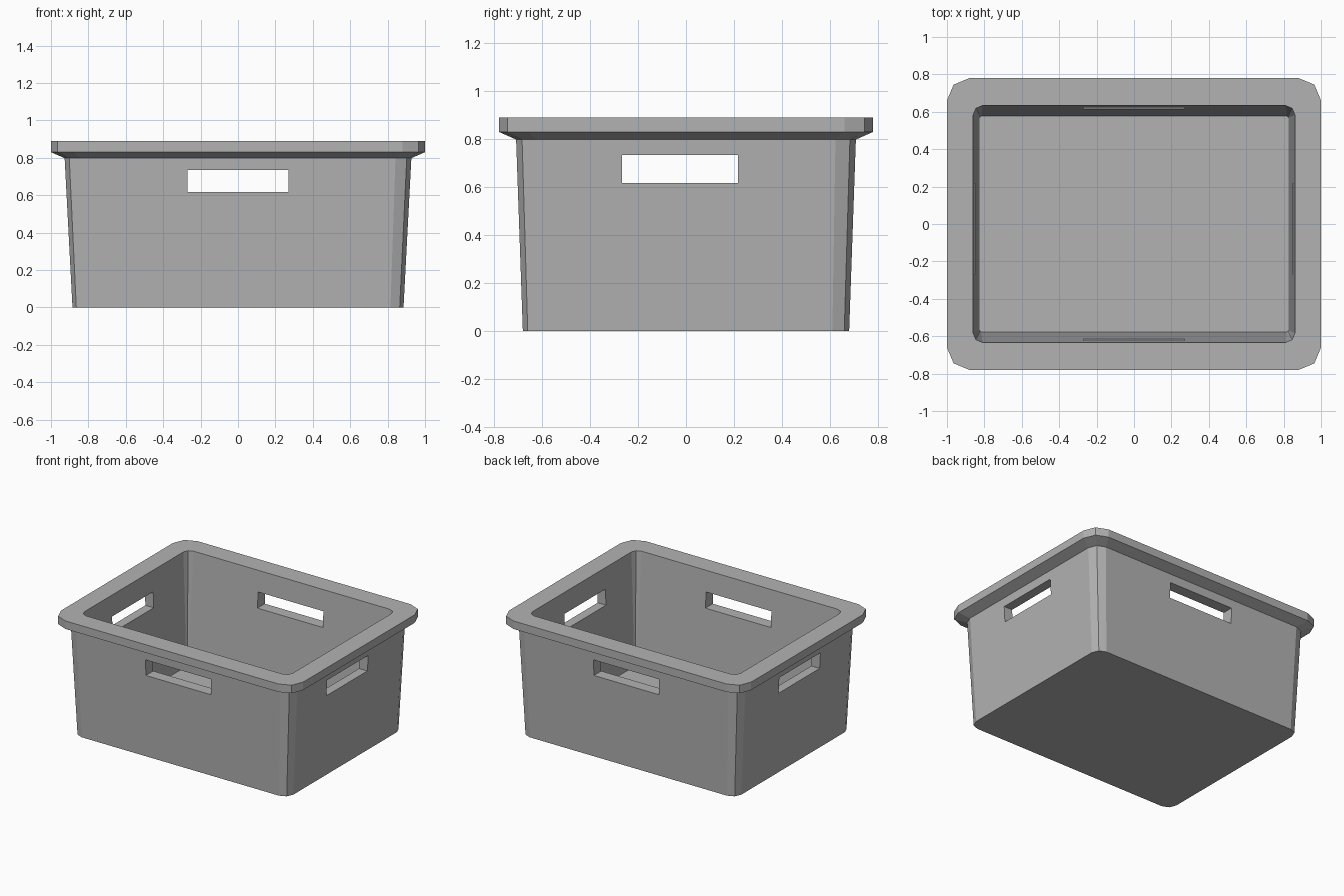
import bpy
import bmesh
from math import cos, sin, pi

cube = bpy.data.objects.get("Cube")
if cube:
    bpy.data.objects.remove(cube, do_unlink=True)

grey = bpy.data.materials.new("grey plastic")
grey.use_nodes = True
colour = (0.45, 0.45, 0.45, 1)
grey.diffuse_color = colour
grey.node_tree.nodes["Principled BSDF"].inputs["Base Color"].default_value = colour


def ring(bm, hx, hy, z, r, segments=2):
    """Rectangle with faceted round corners, counter-clockwise."""
    verts = []
    for i, (sx, sy) in enumerate([(1, 1), (-1, 1), (-1, -1), (1, -1)]):
        for k in range(segments + 1):
            a = (i + k / segments) * pi / 2
            verts.append(bm.verts.new((sx * (hx - r) + r * cos(a),
                                       sy * (hy - r) + r * sin(a), z)))
    return verts


def new_object(name, bm):
    bmesh.ops.recalc_face_normals(bm, faces=bm.faces)
    mesh = bpy.data.meshes.new(name)
    bm.to_mesh(mesh)
    bm.free()
    mesh.materials.append(grey)
    obj = bpy.data.objects.new(name, mesh)
    bpy.context.collection.objects.link(obj)
    return obj


# Tub skin: outside wall, flared rim, inside wall, floor
bm = bmesh.new()
sections = [
    (0.885, 0.68, 0.0, 0.07),
    (0.927, 0.708, 0.798, 0.085),
    (1.0, 0.78, 0.83, 0.12),
    (1.0, 0.78, 0.89, 0.12),
    (0.86, 0.633, 0.89, 0.05),
    (0.825, 0.577, 0.05, 0.008),
]
rings = [ring(bm, *s) for s in sections]
for low, high in zip(rings, rings[1:]):
    for i in range(len(low)):
        j = (i + 1) % len(low)
        bm.faces.new((low[i], low[j], high[j], high[i]))
bm.faces.new(rings[0])
bm.faces.new(rings[-1])
tub = new_object("storage_tub", bm)


# Hand slots cut straight through opposite walls
def slot_cutter(name, location, size):
    bm = bmesh.new()
    bmesh.ops.create_cube(bm, size=1)
    bmesh.ops.scale(bm, vec=size, verts=bm.verts)
    bmesh.ops.translate(bm, vec=location, verts=bm.verts)
    cutter = new_object(name, bm)
    cutter.hide_render = True
    cutter.hide_set(True)
    cutter.display_type = 'WIRE'
    cut = tub.modifiers.new(name, 'BOOLEAN')
    cut.operation = 'DIFFERENCE'
    cut.solver = 'EXACT'
    cut.object = cutter
    return cutter


cutters = [
    slot_cutter("front_back_slot_cutter", (0, 0, 0.675), (0.54, 3, 0.118)),
    slot_cutter("side_slot_cutter", (0, -0.025, 0.675), (3, 0.485, 0.118)),
]

# Bake the cuts and remove the helpers
bpy.context.view_layer.objects.active = tub
tub.select_set(True)
for modifier in list(tub.modifiers):
    bpy.ops.object.modifier_apply(modifier=modifier.name)
for cutter in cutters:
    bpy.data.objects.remove(cutter, do_unlink=True)
